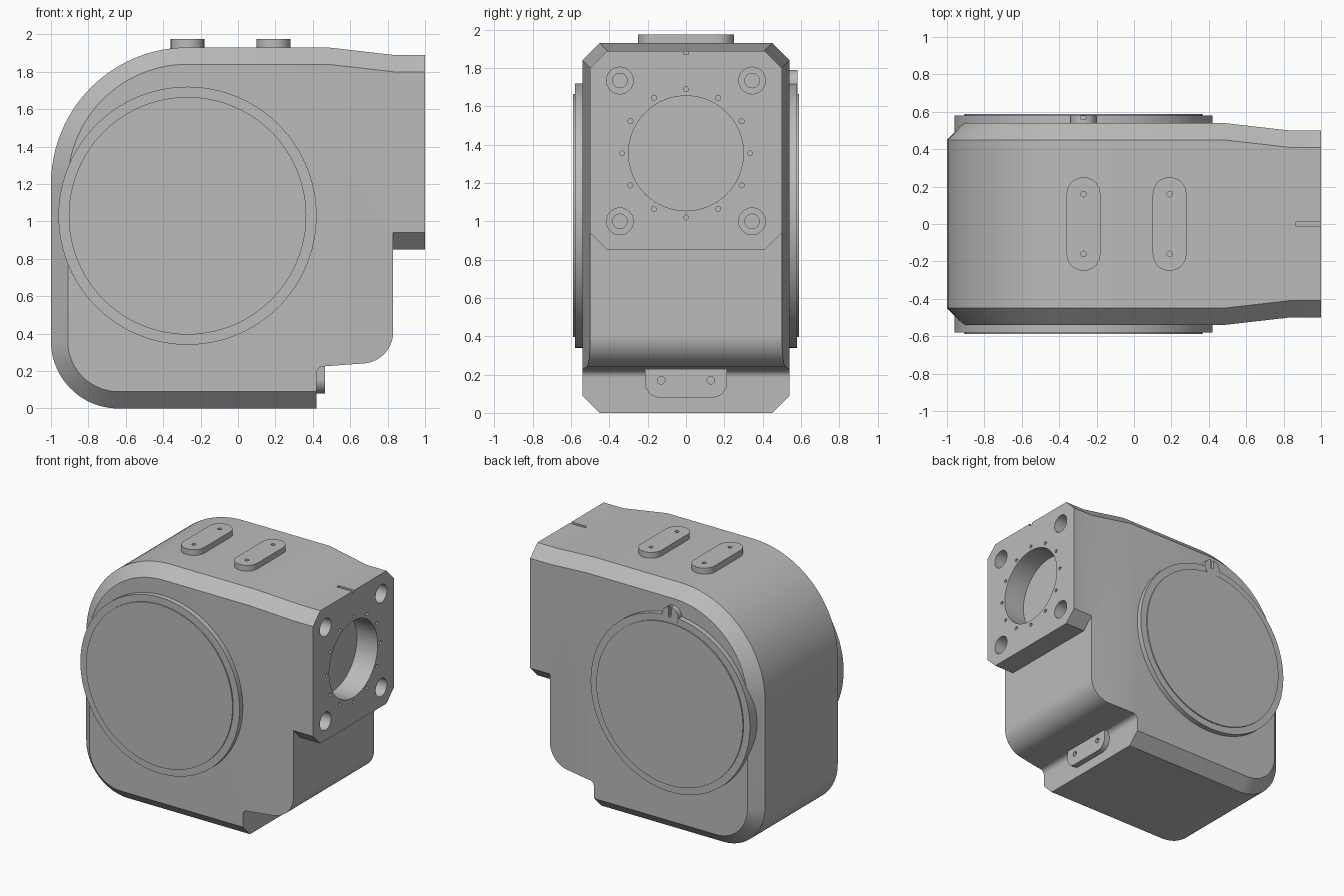
import bpy, bmesh, math
from mathutils import Vector

old = bpy.data.objects.get("Cube")
if old:
    bpy.data.objects.remove(old, do_unlink=True)

grey = bpy.data.materials.new("housing_grey")
grey.use_nodes = True
COLOUR = (0.5, 0.5, 0.5, 1)
grey.diffuse_color = COLOUR
grey.node_tree.nodes["Principled BSDF"].inputs["Base Color"].default_value = COLOUR


def arc(cx, cy, r, a0, a1, n=24):
    """Points on an arc, angles in degrees."""
    angles = [math.radians(a0 + (a1 - a0) * i / n) for i in range(n + 1)]
    return [(cx + r * math.cos(a), cy + r * math.sin(a)) for a in angles]


def circle(cx, cy, r, n=32):
    return arc(cx, cy, r, 0, 360, n)[:-1]


def box(u0, v0, u1, v1):
    return [(u0, v0), (u1, v0), (u1, v1), (u0, v1)]


def place(axis, u, v, d):
    return {"x": (d, u, v), "y": (u, d, v), "z": (u, v, d)}[axis]


def add_loft(bm, axis, rings):
    """Closed solid through rings given as (outline, depth)."""
    loops = [[bm.verts.new(place(axis, u, v, d)) for u, v in pts] for pts, d in rings]
    faces = [bm.faces.new(loops[0]), bm.faces.new(loops[-1])]
    for a, b in zip(loops, loops[1:]):
        for i in range(len(a)):
            j = (i + 1) % len(a)
            faces.append(bm.faces.new((a[i], a[j], b[j], b[i])))
    bmesh.ops.recalc_face_normals(bm, faces=faces)


def make(name, bm):
    mesh = bpy.data.meshes.new(name)
    bm.to_mesh(mesh)
    bm.free()
    mesh.materials.append(grey)
    ob = bpy.data.objects.new(name, mesh)
    bpy.context.collection.objects.link(ob)
    return ob


def prisms(name, specs):
    """One object from several (axis, outline, low, high) prisms."""
    bm = bmesh.new()
    for axis, pts, lo, hi in specs:
        add_loft(bm, axis, [(pts, lo), (pts, hi)])
    return make(name, bm)


def activate(ob):
    bpy.ops.object.select_all(action="DESELECT")
    ob.select_set(True)
    bpy.context.view_layer.objects.active = ob


def cut(ob, specs):
    cutter = prisms("cutter", specs)
    cutter.hide_render = True
    mod = ob.modifiers.new("cut", "BOOLEAN")
    mod.operation = "DIFFERENCE"
    mod.solver = "EXACT"
    mod.object = cutter
    activate(ob)
    bpy.ops.object.modifier_apply(modifier=mod.name)
    bpy.data.objects.remove(cutter, do_unlink=True)


def smooth(ob):
    activate(ob)
    bpy.ops.object.shade_smooth_by_angle(angle=math.radians(25))


# Housing: side outline with a chamfer round the back, top, bottom and nose
W, C = 0.54, 0.09


def outline(c):
    rear = arc(-0.64, 0.36, 0.36 - c, 270, 180) + arc(-0.27, 1.2, 0.73 - c, 180, 90)
    nose = [(0.48, 1.93 - c), (0.83, 1.89 - c), (1, 1.89 - c),
            (1, 0.85 + c), (0.83, 0.85 + c), (0.83, 0.85)]
    foot = arc(0.66, 0.41, 0.17, 0, -85, 16) + arc(0.46, 0.185, 0.04, 95, 180, 8)
    return rear + nose + foot + [(0.42, c)]


bm = bmesh.new()
add_loft(bm, "y", [(outline(C), -W), (outline(0), C - W),
                   (outline(0), W - C), (outline(C), W)])
bmesh.ops.remove_doubles(bm, verts=bm.verts[:], dist=1e-5)
# Narrow the sides toward the nose
for x in (0.48, 0.83):
    bmesh.ops.bisect_plane(bm, geom=bm.verts[:] + bm.edges[:] + bm.faces[:],
                           dist=1e-5, plane_co=Vector((x, 0, 0)), plane_no=Vector((1, 0, 0)))
for v in bm.verts:
    taper = 0.04 * min(max((v.co.x - 0.48) / 0.35, 0), 1)
    v.co.y -= math.copysign(taper, v.co.y)
bmesh.ops.recalc_face_normals(bm, faces=bm.faces[:])
housing = make("housing", bm)

# Nose openings: bore, bolt circle, counterbored corners and top mark
BORE = 1.355
corners = [(y, z) for y in (-0.345, 0.345) for z in (1.0, 1.735)]
bolts = circle(0, BORE, 0.335, 12)
cut(housing, [("x", circle(0, BORE, 0.3, 64), 0.82, 1.1)]
    + [("x", circle(y, z, 0.013, 12), 0.94, 1.1) for y, z in bolts]
    + [("x", circle(y, z, 0.07), 0.9, 1.1) for y, z in corners]
    + [("z", box(0.865, -0.012, 1.1, 0.012), 1.872, 2)])
cut(housing, [("x", circle(y, z, 0.038, 24), 0.75, 0.95) for y, z in corners])
smooth(housing)

# Round side covers, each a collar with a slightly raised cap
CX, CZ = -0.27, 1.03
for side, s in (("front", -1), ("back", 1)):
    smooth(prisms(side + "_collar", [("y", circle(CX, CZ, 0.69, 96), s * 0.45, s * 0.58)]))
    smooth(prisms(side + "_cap", [("y", circle(CX, CZ, 0.635, 96), s * 0.57, s * 0.589)]))

# Slotted index tab above the back collar
tab = prisms("index_tab", [("y", circle(CX, 1.72, 0.07), 0.5, 0.583)])
cut(tab, [("y", box(CX - 0.013, 1.71, CX + 0.013, 1.85), 0.56, 0.65)])
smooth(tab)

# Two rounded pads on top
for name, x in (("rear_pad", -0.27), ("front_pad", 0.19)):
    shape = arc(x, 0.16, 0.09, 0, 180) + arc(x, -0.16, 0.09, 180, 360)
    pad = prisms(name, [("z", shape, 1.9, 1.975)])
    cut(pad, [("z", circle(x, y, 0.015, 16), 1.945, 2) for y in (-0.16, 0.16)])
    smooth(pad)

# Small plate below the nose with rounded lower corners
shape = [(0.215, 0.228), (-0.215, 0.228)]
shape += arc(-0.135, 0.16, 0.08, 180, 270, 12) + arc(0.135, 0.16, 0.08, 270, 360, 12)
plate = prisms("lower_plate", [("x", shape, 0.4, 0.465)])
cut(plate, [("x", circle(y, 0.17, 0.02, 20), 0.43, 0.5) for y in (-0.13, 0.13)])
smooth(plate)
